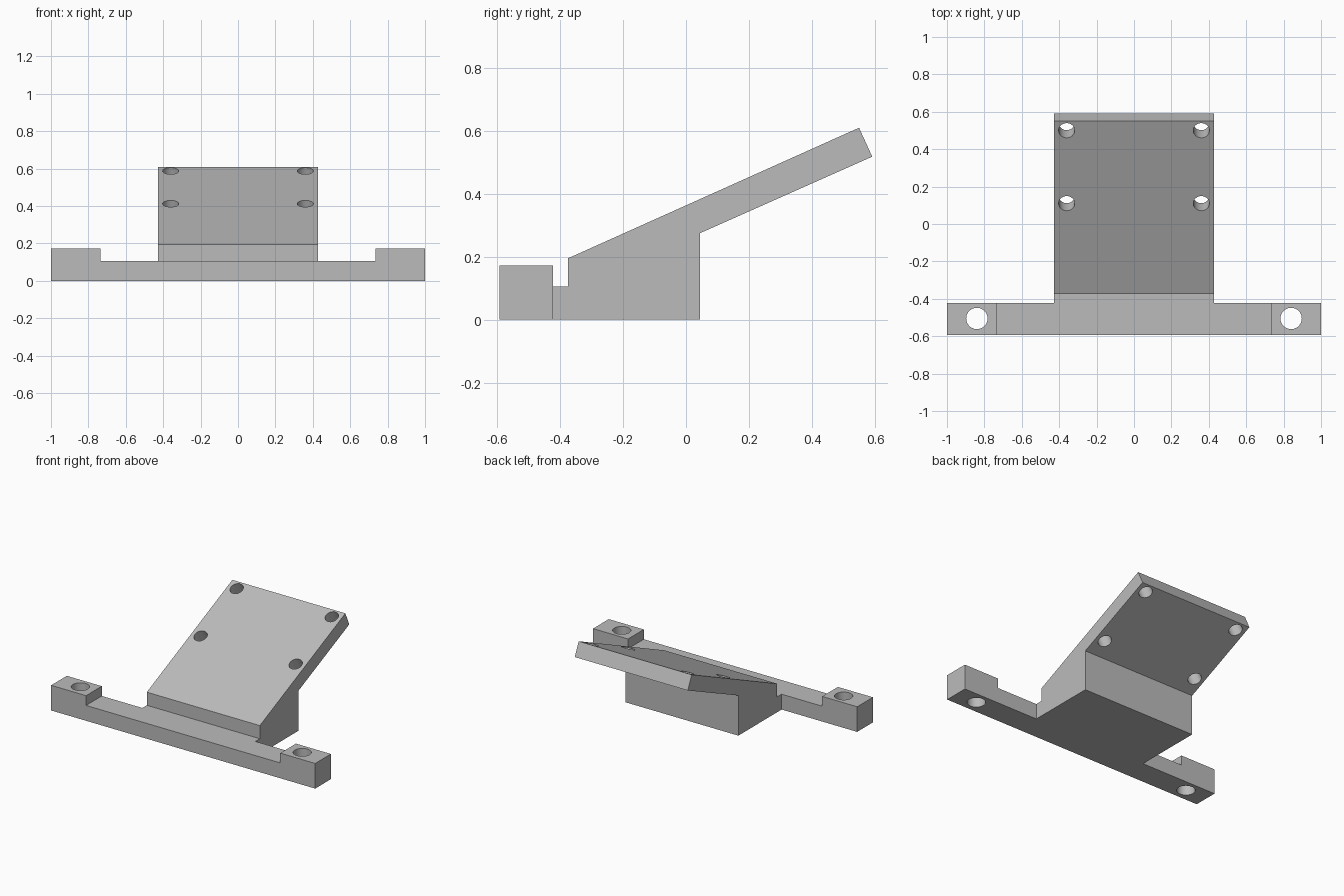
import bpy, bmesh, math
from mathutils import Vector, Matrix

cube = bpy.data.objects.get("Cube")
if cube:
    bpy.data.objects.remove(cube, do_unlink=True)

grey = bpy.data.materials.new("plain grey")
grey.use_nodes = True
colour = (0.5, 0.5, 0.5, 1)
grey.diffuse_color = colour
grey.node_tree.nodes["Principled BSDF"].inputs["Base Color"].default_value = colour


def add_object(name, bm):
    bmesh.ops.recalc_face_normals(bm, faces=bm.faces)
    mesh = bpy.data.meshes.new(name)
    bm.to_mesh(mesh)
    bm.free()
    mesh.materials.append(grey)
    obj = bpy.data.objects.new(name, mesh)
    bpy.context.collection.objects.link(obj)
    return obj


def prism(name, points, depth):
    """Extrude a closed outline along the given vector."""
    bm = bmesh.new()
    face = bm.faces.new([bm.verts.new(p) for p in points])
    result = bmesh.ops.extrude_face_region(bm, geom=[face])
    verts = [v for v in result["geom"] if isinstance(v, bmesh.types.BMVert)]
    bmesh.ops.translate(bm, verts=verts, vec=depth)
    return add_object(name, bm)


def boolean(target, other, operation):
    mod = target.modifiers.new(operation.lower(), "BOOLEAN")
    mod.operation = operation
    mod.solver = "EXACT"
    mod.object = other
    bpy.context.view_layer.objects.active = target
    bpy.ops.object.modifier_apply(modifier=mod.name)
    bpy.data.objects.remove(other, do_unlink=True)


def drill(target, centre, radius, tilt):
    bm = bmesh.new()
    matrix = Matrix.Translation(centre) @ Matrix.Rotation(tilt, 4, "X")
    bmesh.ops.create_cone(bm, cap_ends=True, segments=40, radius1=radius,
                          radius2=radius, depth=0.5, matrix=matrix)
    cutter = add_object("drill_cutter", bm)
    cutter.hide_render = True
    boolean(target, cutter, "DIFFERENCE")


# Mounting bar with raised ends
bar_half = [(1, 0), (1, 0.172), (0.735, 0.172), (0.735, 0.105)]
outline = bar_half + [(-x, z) for x, z in reversed(bar_half)]
bracket = prism("angled_bracket", [(x, -0.593, z) for x, z in outline],
                Vector((0, 0.17, 0)))

# Wedge body carrying the sloping plate
side = [(-0.423, 0), (0.045, 0), (0.045, 0.275), (0.592, 0.518), (0.55, 0.61),
        (-0.375, 0.195), (-0.375, 0.105), (-0.423, 0.105)]
width = 0.428
wedge = prism("wedge", [(-width, y, z) for y, z in side],
              Vector((2 * width, 0, 0)))
boolean(bracket, wedge, "UNION")

# Bolt holes in the bar ends and square to the plate
slope = math.atan2(0.415, 0.925)
for s in (-1, 1):
    drill(bracket, (s * 0.84, -0.505, 0.1), 0.057, 0)
    for y in (0.5, 0.11):
        z = 0.195 + (y + 0.375) * math.tan(slope)
        drill(bracket, (s * 0.36, y, z), 0.043, slope)

# Smooth hole walls, sharp block edges
for o in bpy.context.selected_objects:
    o.select_set(False)
bracket.select_set(True)
bpy.context.view_layer.objects.active = bracket
bpy.ops.object.shade_smooth_by_angle(angle=math.radians(30))
